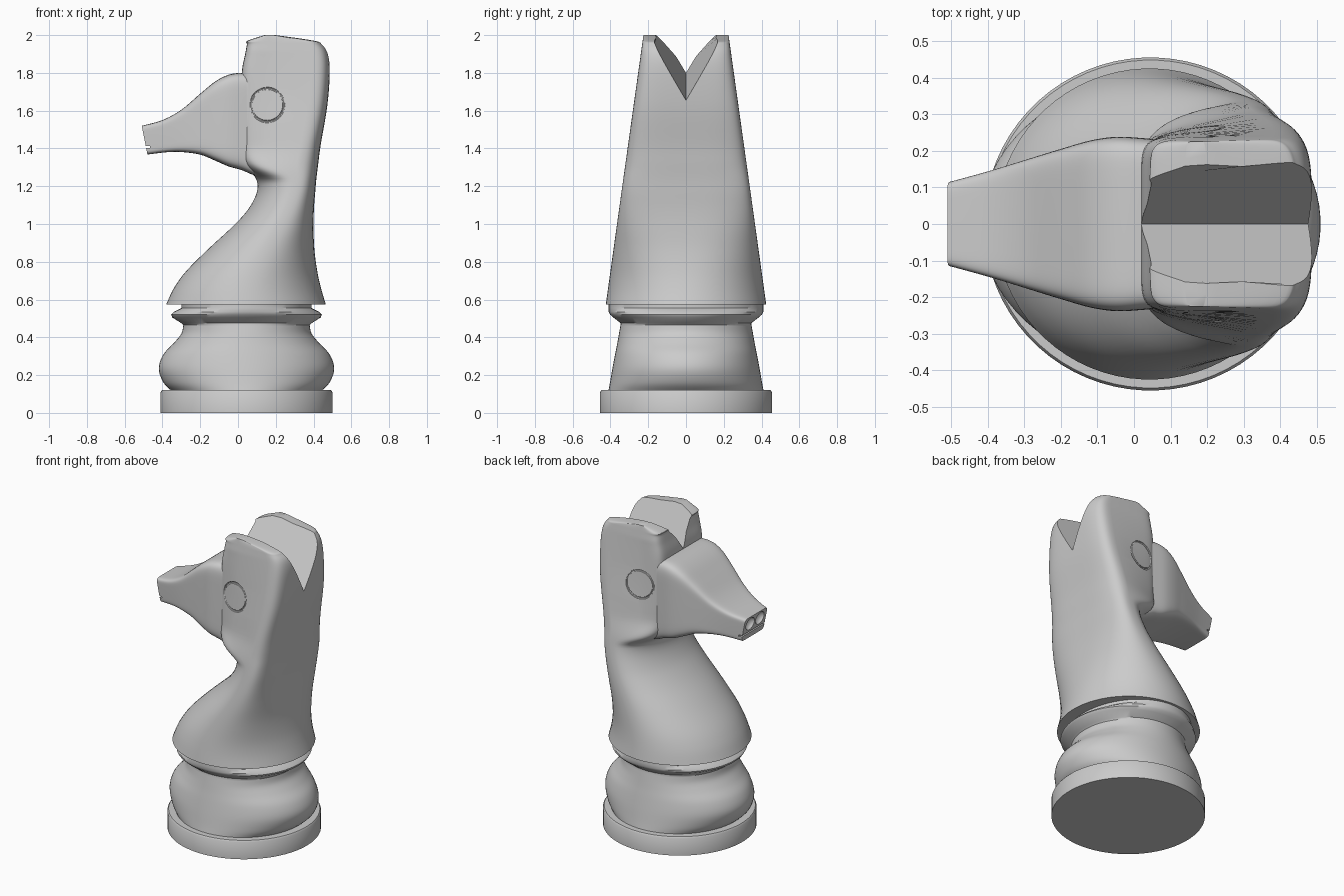
import bpy, bmesh, math
from mathutils import Vector

if "Cube" in bpy.data.objects:
    bpy.data.objects.remove(bpy.data.objects["Cube"])

N = 72


def spline(keys, steps):
    """Catmull-Rom samples through rows of key values."""
    out = []
    for i in range(len(keys) - 1):
        p0, p1 = keys[max(i - 1, 0)], keys[i]
        p2, p3 = keys[i + 1], keys[min(i + 2, len(keys) - 1)]
        for s in range(steps):
            t = s / steps
            out.append([0.5 * (2 * b + (c - a) * t + (2 * a - 5 * b + 4 * c - d) * t * t
                               + (3 * b - a - 3 * c + d) * t ** 3)
                        for a, b, c, d in zip(p0, p1, p2, p3)])
    return out + [list(keys[-1])]


def smoothstep(a, b, v):
    t = min(max((v - a) / (b - a), 0), 1)
    return t * t * (3 - 2 * t)


def oval(lo, hi, mid, half, n_lo, n_hi):
    """Superellipse points (u, y) with its own exponent on each side of mid."""
    pts = []
    for i in range(N):
        a = 2 * math.pi * (i + 0.5) / N
        c, s = math.cos(a), math.sin(a)
        e = 2 / (n_lo if c < 0 else n_hi)
        u = abs(c) ** e
        pts.append((mid + u * (hi - mid) if c > 0 else mid - u * (mid - lo),
                    math.copysign(abs(s) ** e * half, s)))
    return pts


def make(name, verts, faces):
    me = bpy.data.meshes.new(name)
    bm = bmesh.new()
    vs = [bm.verts.new(v) for v in verts]
    for f in faces:
        bm.faces.new([vs[i] for i in f])
    bmesh.ops.recalc_face_normals(bm, faces=bm.faces[:])
    bm.to_mesh(me)
    bm.free()
    ob = bpy.data.objects.new(name, me)
    bpy.context.collection.objects.link(ob)
    return ob


def loft(name, rings):
    faces = [[r * N + i, r * N + (i + 1) % N, (r + 1) * N + (i + 1) % N, (r + 1) * N + i]
             for r in range(len(rings) - 1) for i in range(N)]
    last = (len(rings) - 1) * N
    faces += [list(range(N)), list(range(last, last + N))]
    return make(name, [p for r in rings for p in r], faces)


def boolean(ob, cutter, op='DIFFERENCE'):
    m = ob.modifiers.new("cut", 'BOOLEAN')
    m.operation, m.solver, m.object = op, 'EXACT', cutter
    bpy.context.view_layer.objects.active = ob
    bpy.ops.object.modifier_apply(modifier=m.name)
    bpy.data.objects.remove(cutter)


def smooth(ob, deg=35):
    bpy.ops.object.select_all(action='DESELECT')
    ob.select_set(True)
    bpy.context.view_layer.objects.active = ob
    bpy.ops.object.shade_smooth_by_angle(angle=math.radians(deg))


# Round foot
CX = 0.045
foot = loft("base_disc", [[(x, y, z) for x, y in oval(CX - r, CX + r, CX, r, 2, 2)]
                          for z, r in ((0, .455), (.11, .455), (.12, .448))])
smooth(foot)

# Bulge and collar: z, half width in x, half width in y
rows = spline([(.115, .395, .412), (.16, .44, .403), (.235, .465, .39), (.31, .44, .376),
               (.37, .385, .364), (.42, .345, .355), (.465, .335, .347)], 5)
rows += [(.475, .345, .346), (.505, .393, .385), (.52, .4, .402), (.535, .385, .41),
         (.555, .345, .41), (.58, .345, .41)]
smooth(loft("bulge_and_collar", [[(x, y, z) for x, y in oval(CX - a, CX + a, CX, b, 2, 2)]
                                 for z, a, b in rows]))

# Neck and head: z, front x, back x
keys = [(.575, -.38, .465), (.66, -.34, .44), (.75, -.275, .42), (.87, -.155, .404),
        (.99, -.025, .4), (1.08, .055, .402), (1.17, .1, .409), (1.24, .095, .415),
        (1.32, .035, .425), (1.42, .02, .438), (1.62, .02, .472), (1.8, .02, .486),
        (1.9, .038, .478), (1.95, .047, .45), (1.97, .05, .41), (2.0, .14, .2)]
rings = []
for z, x0, x1 in spline(keys, 5):
    h = .425 - (z - .575) * .14
    k = smoothstep(1.22, 1.42, z)
    g = smoothstep(.6, 1.7, z)
    mid = x0 + (x1 - x0) * (.5 + .2 * g)
    front = min(.237, h)
    ring = []
    for x, y in oval(x0, x1, mid, h, 2 + 8 * k, 2 + 2.5 * g):
        if x < mid:
            y *= 1 + k * (front / h - 1) * (mid - x) / (mid - x0)
        ring.append((x, y, z))
    rings.append(ring)
body = loft("neck_and_head", rings)

# Muzzle: x, top z, bottom z, half width
rings = []
for x, top, bot, h in spline([(-.51, 1.52, 1.368, .115), (-.4, 1.55, 1.38, .145),
                              (-.3, 1.605, 1.38, .175), (-.2, 1.69, 1.367, .205),
                              (-.12, 1.755, 1.335, .228), (-.05, 1.79, 1.305, .238),
                              (.02, 1.8, 1.285, .235), (.08, 1.79, 1.26, .228),
                              (.16, 1.7, 1.24, .21)], 5):
    slant = .2 * (1 - smoothstep(-.51, -.2, x))
    rings.append([(x + (top - z) * slant, y, z)
                  for z, y in oval(bot, top, (bot + top) / 2, h, 9, 9)])
boolean(body, loft("muzzle", rings), 'UNION')

# V notch between the ears
wedge = [(-.1, 0, 1.838), (-.1, -.23, 2.1), (-.1, .23, 2.1),
         (.6, 0, 1.615), (.6, -.277, 2.1), (.6, .277, 2.1)]
boolean(body, make("ear_notch", wedge,
                   [(0, 1, 2), (3, 4, 5), (0, 1, 4, 3), (0, 2, 5, 3), (1, 2, 5, 4)]))

# Mouth slit
bpy.ops.mesh.primitive_cube_add(size=1, location=(-.49, 0, 1.408))
slit = bpy.context.object
slit.scale = (.05, .4, .01)
boolean(body, slit)

# Nostrils and eye rings on both sides
for s in (-1, 1):
    bpy.ops.mesh.primitive_uv_sphere_add(segments=24, ring_count=12, radius=.043,
                                         location=(-.5, s * .05, 1.468))
    nostril = bpy.context.object
    nostril.scale.x = .7
    boolean(body, nostril)
    bpy.context.view_layer.update()
    hit, loc, nor, _ = body.ray_cast(Vector((.155, s * 2, 1.63)), Vector((0, -s, 0)))
    bpy.ops.mesh.primitive_torus_add(major_radius=.088, minor_radius=.007,
                                     major_segments=48, minor_segments=8, location=loc,
                                     rotation=nor.to_track_quat('Z', 'Y').to_euler())
    boolean(body, bpy.context.object)
smooth(body)
